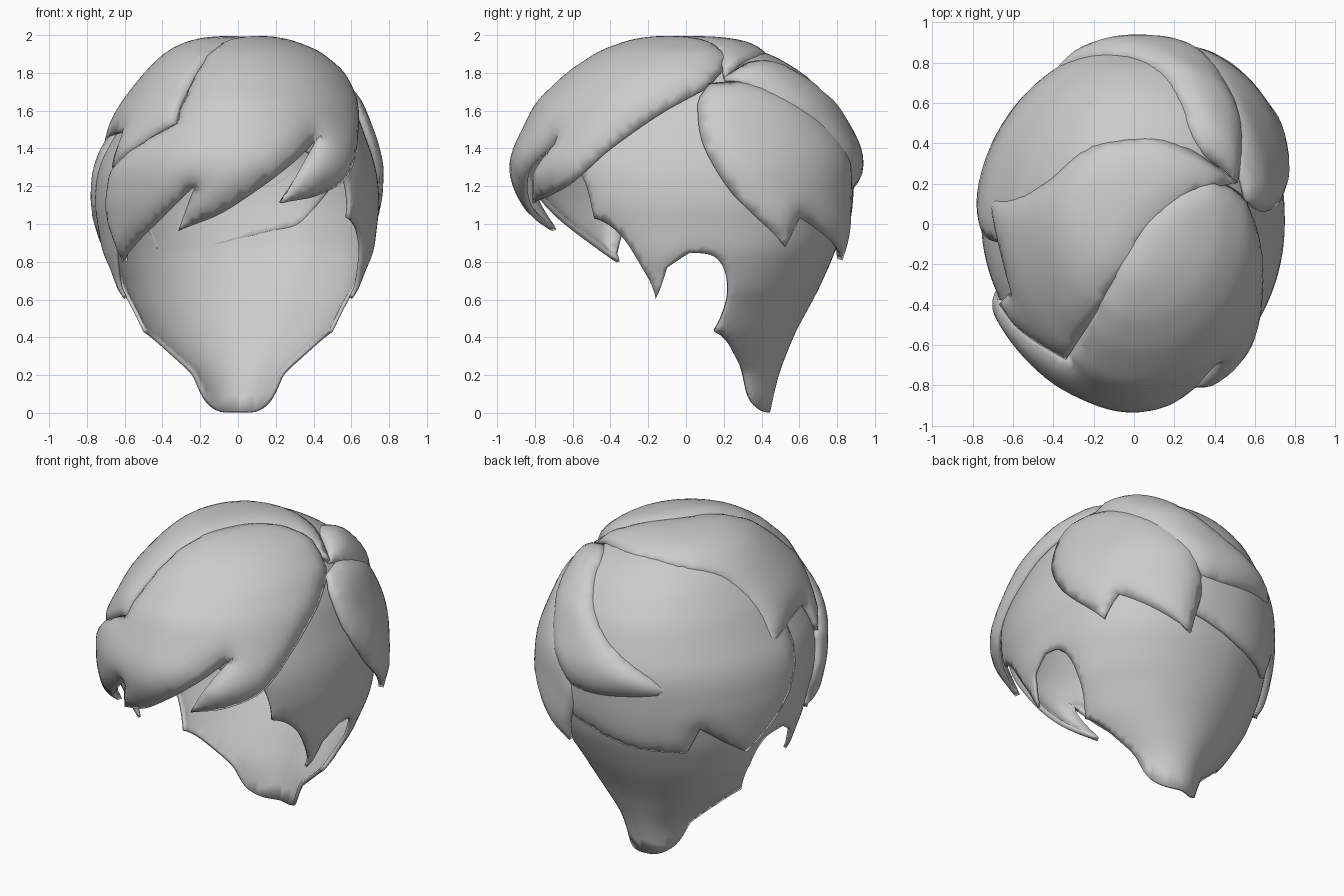
import bpy, bmesh, math
from mathutils import Vector
from mathutils.geometry import delaunay_2d_cdt, intersect_point_line

if "Cube" in bpy.data.objects:
    bpy.data.objects.remove(bpy.data.objects["Cube"])

C = Vector((0, 0, 1.0))  # centre from which the hair surface is measured
# head profile: height, right half width, left half width, front depth, back depth
PROFILE = [(-.3, .22, .22, .4, .39), (.03, .26, .26, .45, .45), (.2, .31, .31, .5, .48),
           (.43, .52, .52, .6, .57), (.65, .65, .65, .68, .69), (.85, .71, .71, .74, .78),
           (1.1, .74, .75, .83, .84), (1.25, .73, .74, .87, .855), (1.35, .705, .71, .86, .85),
           (1.6, .615, .57, .74, .75), (1.75, .52, .455, .58, .62), (1.85, .4, .36, .43, .46),
           (1.905, .26, .25, .28, .3), (1.922, .16, .16, .18, .18), (1.93, .001, .001, .001, .001)]

hair = bpy.data.materials.new("grey hair")
hair.diffuse_color = (.6, .6, .6, 1)
hair.use_nodes = True
hair.node_tree.nodes["Principled BSDF"].inputs["Base Color"].default_value = hair.diffuse_color


def outside(p):
    """True when a point lies outside the head profile."""
    if p.z >= PROFILE[-1][0]:
        return True
    for lo, hi in zip(PROFILE, PROFILE[1:]):
        if p.z < hi[0]:
            t = (p.z - lo[0]) / (hi[0] - lo[0])
            r, l, f, b = (lo[i] + t * (hi[i] - lo[i]) for i in (1, 2, 3, 4))
            # the back right of the head is a little fuller, the front left a little flatter
            blend = min(1, max(0, (p.z - .6) / .3))
            e = 2 + blend * (.35 if p.x > 0 and p.y > 0 else -.13 if p.x < 0 and p.y < 0 else 0)
            return abs(p.x / (r if p.x > 0 else l)) ** e + abs(p.y / (f if p.y < 0 else b)) ** e > 1


def radius(d):
    lo, hi = .2, 1.5
    for _ in range(18):
        mid = (lo + hi) / 2
        lo, hi = (lo, mid) if outside(C + d * mid) else (mid, hi)
    return lo


def smooth_outline(pts, step, corner):
    """Curve through the points, keeping sharp corners at the tips."""
    n, out, tang = len(pts), [], []
    for i, p in enumerate(pts):
        a, b = p - pts[i - 1], pts[(i + 1) % n] - p
        sharp = a.angle(b) > math.radians(corner)
        tang.append(None if sharp else (a + b).normalized())
    for i, p in enumerate(pts):
        q = pts[(i + 1) % n]
        length = (q - p).length
        t0 = (tang[i] or (q - p).normalized()) * length
        t1 = (tang[(i + 1) % n] or (q - p).normalized()) * length
        k = max(1, round(length / step))
        for j in range(k):
            t = j / k
            out.append(p * (2 * t**3 - 3 * t**2 + 1) + t0 * (t**3 - 2 * t**2 + t)
                       + q * (3 * t**2 - 2 * t**3) + t1 * (t**3 - t**2))
    return out


def inside(p, poly):
    hit = False
    for a, b in zip(poly, poly[1:] + poly[:1]):
        if (a.y > p.y) != (b.y > p.y) and p.x < (b.x - a.x) * (p.y - a.y) / (b.y - a.y) + a.x:
            hit = not hit
    return hit


def edge_distance(p, poly):
    best = 9
    for a, b in zip(poly, poly[1:] + poly[:1]):
        q, t = intersect_point_line(p, a, b)
        best = min(best, (p - (a + (b - a) * min(1, max(0, t)))).length)
    return best


def lock(name, points, lift, bulge, width=.14, axis=None, step=.055, thick=.03, corner=55, flare=0):
    """A padded sheet of hair lying on the head inside the given outline."""
    dirs = [(Vector(p) - C).normalized() for p in points]
    axis = Vector(axis).normalized() if axis else sum(dirs, Vector()).normalized()
    u = axis.orthogonal().normalized()
    v = axis.cross(u)

    def flatten(d):
        return Vector((d.dot(u), d.dot(v))).normalized() * axis.angle(d)

    poly = smooth_outline([flatten(d) for d in dirs], step, corner)
    x0, x1 = min(p.x for p in poly), max(p.x for p in poly)
    y0, y1 = min(p.y for p in poly), max(p.y for p in poly)
    verts = list(poly)
    for j in range(int((y1 - y0) / step) + 1):
        for i in range(int((x1 - x0) / step) + 1):
            p = Vector((x0 + (i + .5 * (j % 2)) * step, y0 + j * step))
            if inside(p, poly) and edge_distance(p, poly) > step * .45:
                verts.append(p)
    n = len(poly)
    co, _, faces, *_ = delaunay_2d_cdt(verts, [], [list(range(n))], 1, 1e-5)
    bm = bmesh.new()
    made = []
    for p in co:
        d = axis
        if p.length > 1e-6:
            w = p.normalized()
            d = axis * math.cos(p.length) + (u * w.x + v * w.y) * math.sin(p.length)
        t = min(1, edge_distance(p, poly) / width)
        pos = C + d * (radius(d) + lift + bulge * math.sqrt(t * (2 - t)))
        # flared locks stand away from the head towards their lower ends
        out = Vector((d.x, d.y, 0)).normalized() * flare * max(0, 1.15 - pos.z)
        made.append(bm.verts.new(pos + out))
    for f in faces:
        bm.faces.new([made[i] for i in f])
    bm.normal_update()
    # even out the surface, then make every face point outwards
    inner = [q for q in bm.verts if not q.is_boundary]
    for _ in range(3):
        bmesh.ops.smooth_vert(bm, verts=inner, factor=.4, use_axis_x=True, use_axis_y=True, use_axis_z=True)
    for f in bm.faces:
        f.normal_update()
        if f.normal.dot(f.calc_center_median() - C) < 0:
            f.normal_flip()
    me = bpy.data.meshes.new(name)
    bm.to_mesh(me)
    bm.free()
    me.materials.append(hair)
    ob = bpy.data.objects.new(name, me)
    bpy.context.collection.objects.link(ob)
    mod = ob.modifiers.new("thickness", 'SOLIDIFY')
    mod.thickness = thick
    mod.offset = -1
    bpy.ops.object.select_all(action='DESELECT')
    ob.select_set(True)
    bpy.context.view_layer.objects.active = ob
    bpy.ops.object.shade_smooth_by_angle(angle=math.radians(45))


# under layer with sideburns, ear openings and nape
half = [(.35, -.75, 1.42), (.56, -.56, 1.27), (.6, -.5, 1.03), (.65, -.25, .8), (.64, -.17, .58),
        (.67, -.1, .77), (.7, .02, .85), (.69, .16, .82), (.64, .23, .64), (.5, .15, .43),
        (.36, .25, .32), (.23, .3, .2), (.17, .35, .06)]
lock("under_layer", half + [(0, .45, -.01)] + [(-x, y, z) for x, y, z in reversed(half)],
     0, .01, axis=(0, .6, .8), thick=.02, corner=33)

# broad layer across the back of the head
lock("back_layer", [(.45, .3, 1.75), (.1, .2, 1.95), (-.3, 0, 1.9), (-.6, -.1, 1.6), (-.74, -.05, 1.25),
                    (-.73, .1, 1.0), (-.65, .32, .78), (-.52, .6, 1.0), (-.46, .65, .83),
                    (-.15, .8, .86), (.2, .8, .95), (.35, .76, 1.0), (.6, .55, 1.3)],
     .012, .03, thick=.048, flare=.08)

# lock behind the right ear
lock("right_lock", [(.55, .12, 1.74), (.61, .06, 1.62), (.72, .1, 1.4), (.74, .25, 1.15), (.68, .53, .87),
                    (.6, .58, 1.03), (.27, .87, .78), (.2, .88, 1.15), (.25, .82, 1.42),
                    (.42, .58, 1.62), (.5, .33, 1.75)], .03, .05, flare=.2)

# curved lock wrapping from the crown to the back
lock("crescent_lock", [(.5, .2, 1.76), (.3, .38, 1.85), (.2, .65, 1.75), (.05, .82, 1.6), (-.12, .85, 1.48),
                       (-.45, .72, 1.24), (-.2, .87, 1.21), (.05, .9, 1.18), (.25, .85, 1.2),
                       (.45, .65, 1.45), (.54, .4, 1.65)], .03, .065, step=.045, thick=.05)

# lock swept over the top to the left
lock("top_lock", [(.5, .2, 1.76), (.25, .37, 1.86), (.1, .42, 1.87), (-.2, .37, 1.84), (-.43, .2, 1.75),
                  (-.6, .13, 1.6), (-.73, .13, 1.4), (-.68, -.1, 1.48), (-.6, -.33, 1.47),
                  (-.67, -.4, 1.3), (-.56, -.55, 1.4), (-.36, -.72, 1.57), (-.12, -.35, 1.9),
                  (.05, -.1, 1.97), (.15, .03, 1.95), (.35, .16, 1.87)], .035, .035, thick=.04)

# fringe with three pointed ends
lock("fringe", [(.52, .14, 1.73), (.57, .05, 1.67), (.62, -.12, 1.58), (.62, -.35, 1.42), (.57, -.57, 1.24),
                (.42, -.72, 1.15), (.23, -.82, 1.11), (.3, -.78, 1.25), (.43, -.7, 1.46), (.3, -.8, 1.33),
                (.12, -.85, 1.19), (-.1, -.82, 1.05), (-.33, -.74, .96), (-.23, -.83, 1.2), (-.4, -.65, 1.02),
                (-.6, -.36, .8), (-.66, -.32, 1.02), (-.66, -.37, 1.28), (-.53, -.57, 1.45), (-.36, -.72, 1.58),
                (-.2, -.4, 1.88), (-.05, -.1, 1.97), (.1, .1, 1.96), (.35, .22, 1.86)], .02, .055, step=.045)
